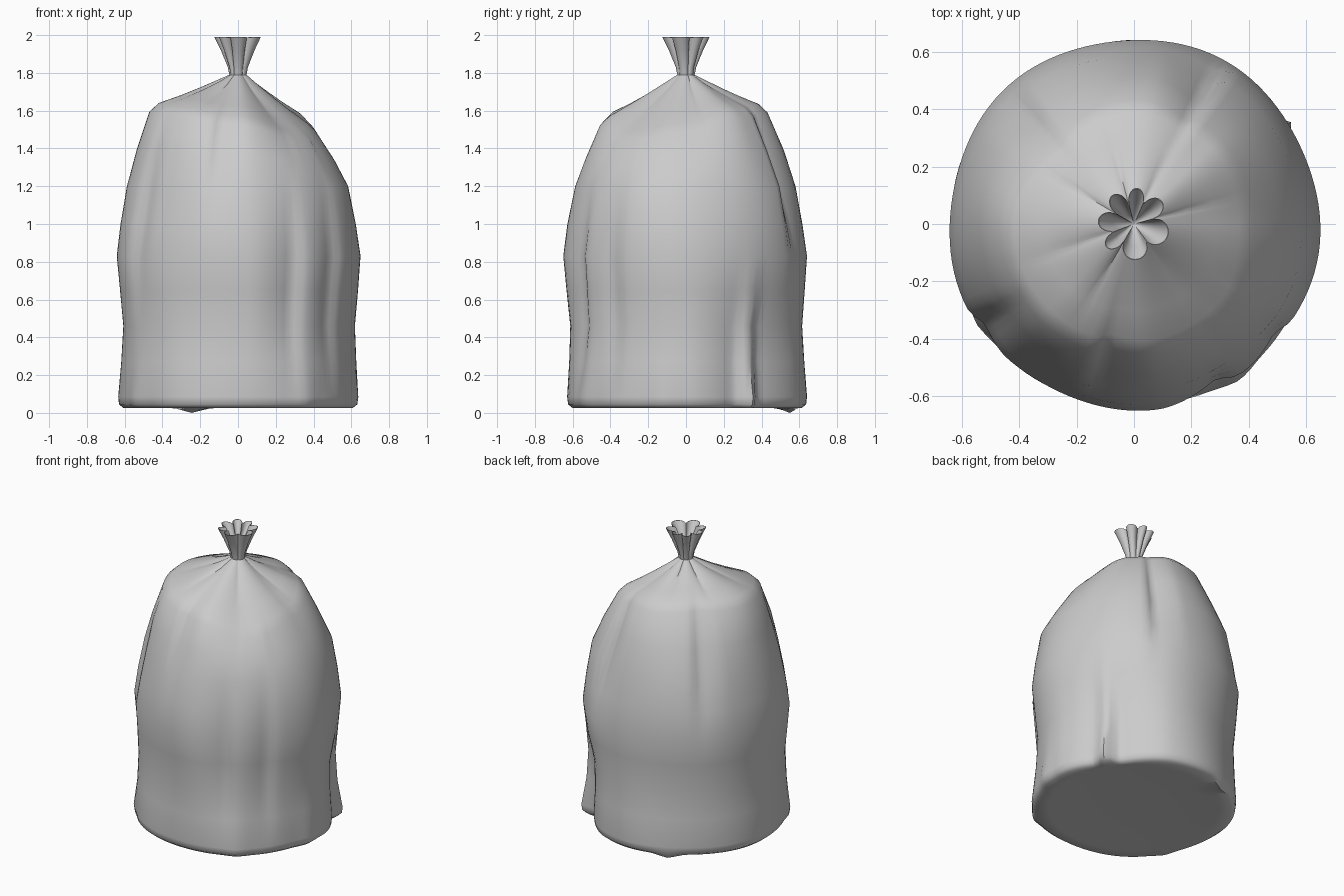
import bpy, bmesh
from math import sin, cos, pi, radians

if "Cube" in bpy.data.objects:
    bpy.data.objects.remove(bpy.data.objects["Cube"])

N = 120  # segments around the bag

# shoulder point (radius, height) every 45 degrees, starting at +x
SHOULDER = [(.40, 1.51), (.41, 1.59), (.42, 1.62), (.40, 1.635),
            (.46, 1.625), (.46, 1.60), (.45, 1.55), (.44, 1.46)]
# wall silhouette: radius, height
WALL = [(.605, .025), (.63, .045), (.635, .085), (.622, .27), (.613, .46), (.63, .65),
        (.645, .83), (.622, 1.0), (.585, 1.2)]
# overlapping folds: angle, depth, side, angular width, lowest and highest z
FOLDS = [(208, .03, 1, 18, .5, 1.5), (57, .05, 1, 24, .85, 1.7), (128, .035, 1, 22, .9, 1.7),
         (304, .04, -1, 26, .1, 1.2), (252, .03, 1, 26, 1.1, 1.75), (328, .025, -1, 18, .1, 1.25),
         (32, .05, -1, 30, -.5, .7), (34, .06, 1, 36, -.5, .7)]
VALLEYS = [15, 65, 105, 150, 200, 240, 305, 375]  # pleats of the gathered mouth


def window(z, lo, hi):
    """Smooth fade in and out along the height."""
    t = (z - lo) / (hi - lo)
    return sin(pi * t) if 0 < t < 1 else 0


def folds(deg, z):
    total = 0
    for ang, depth, side, width, lo, hi in FOLDS:
        d = ((deg - ang) * side + 180) % 360 - 180
        if 0 < d < width:
            shape = d / 6 if d < 6 else (1 - (d - 6) / (width - 6)) ** 1.3
            total += depth * shape * window(z, lo, hi)
    return total


def mix(p, q, t):
    return [a + (b - a) * t for a, b in zip(p, q)]


def shoulder(deg):
    k = deg / 45
    i, t = int(k) % 8, k % 1
    return mix(SHOULDER[i], SHOULDER[(i + 1) % 8], t * t * (3 - 2 * t))


def lobe(deg):
    """0 in a pleat valley, 1 at the middle of a lobe."""
    if deg < VALLEYS[0]:
        deg += 360
    for a, b in zip(VALLEYS, VALLEYS[1:]):
        if a <= deg <= b:
            return max(0, sin(pi * (deg - a) / (b - a))) ** .6


def body_column(deg):
    a = radians(deg)
    # bottom, with one sagging flap at the back and pulled corners on the rim
    sag = max(0, 1 - abs(deg - 114) / 10)
    pull = sum(max(0, 1 - abs((deg - c + 180) % 360 - 180) / 9) for c in (349, 304, 212, 33))
    pts = [(.2, .035), (.42, .032), (.53, .026)]
    for i, (r, z) in enumerate(WALL):
        r += .006 * sin(5 * a + 3 * z)
        if i == 0:
            z -= .025 * sag
        if i < 3:
            r += .016 * pull
        pts.append((r - folds(deg, z), z))
    # rounded shoulder, then a pleated slope up to the tie
    s, neck, top_wall = shoulder(deg), (.045, 1.785), WALL[-1]
    for p in (mix(top_wall, s, .45), mix(top_wall, s, .93), mix(s, neck, .1)):
        bulge = .008 if p[1] < 1.45 else 0
        pts.append((p[0] + bulge - folds(deg, p[1]), p[1]))
    for t in (.35, .6, .82):
        r, z = mix(s, neck, t)
        r -= folds(deg, z) * (1 - t)
        pts.append((r, z + (lobe(deg) - .7) * .02 * t - .006 * sin(pi * t)))
    pts.append((.04 + .006 * lobe(deg), 1.79))
    return pts


def mouth_column(deg):
    f = lobe(deg)
    return [(.04 + .006 * f, 1.79), (.044 + .01 * f, 1.83), (.056 + .035 * f, 1.92),
            (.07 + .056 * f, 1.985 + .006 * f), (.067 + .056 * f, 1.985 + .006 * f),
            (.045 + .033 * f, 1.93), (.02 + .015 * f, 1.86)]


def loft(name, column, start=None, end=None, sharp=50):
    """Sweep a profile that varies with angle; optional centre points close the ends."""
    bm = bmesh.new()
    cols = []
    for i in range(N):
        a = 2 * pi * i / N
        cols.append([bm.verts.new((r * cos(a), r * sin(a), z)) for r, z in column(360 * i / N)])
    caps = [bm.verts.new((0, 0, z)) if z is not None else None for z in (start, end)]
    for c, d in zip(cols, cols[1:] + cols[:1]):
        for j in range(len(c) - 1):
            bm.faces.new((c[j], d[j], d[j + 1], c[j + 1]))
        if caps[0]:
            bm.faces.new((caps[0], d[0], c[0]))
        if caps[1]:
            bm.faces.new((c[-1], d[-1], caps[1]))
    mesh = bpy.data.meshes.new(name)
    bm.to_mesh(mesh)
    bm.free()
    ob = bpy.data.objects.new(name, mesh)
    bpy.context.collection.objects.link(ob)
    bpy.ops.object.select_all(action='DESELECT')
    ob.select_set(True)
    bpy.context.view_layer.objects.active = ob
    bpy.ops.object.shade_smooth_by_angle(angle=radians(sharp))
    return ob


# filled sack and the gathered, flared mouth above the tie
loft("bag_body", body_column, start=.036)
loft("gathered_mouth", mouth_column, end=1.84)
